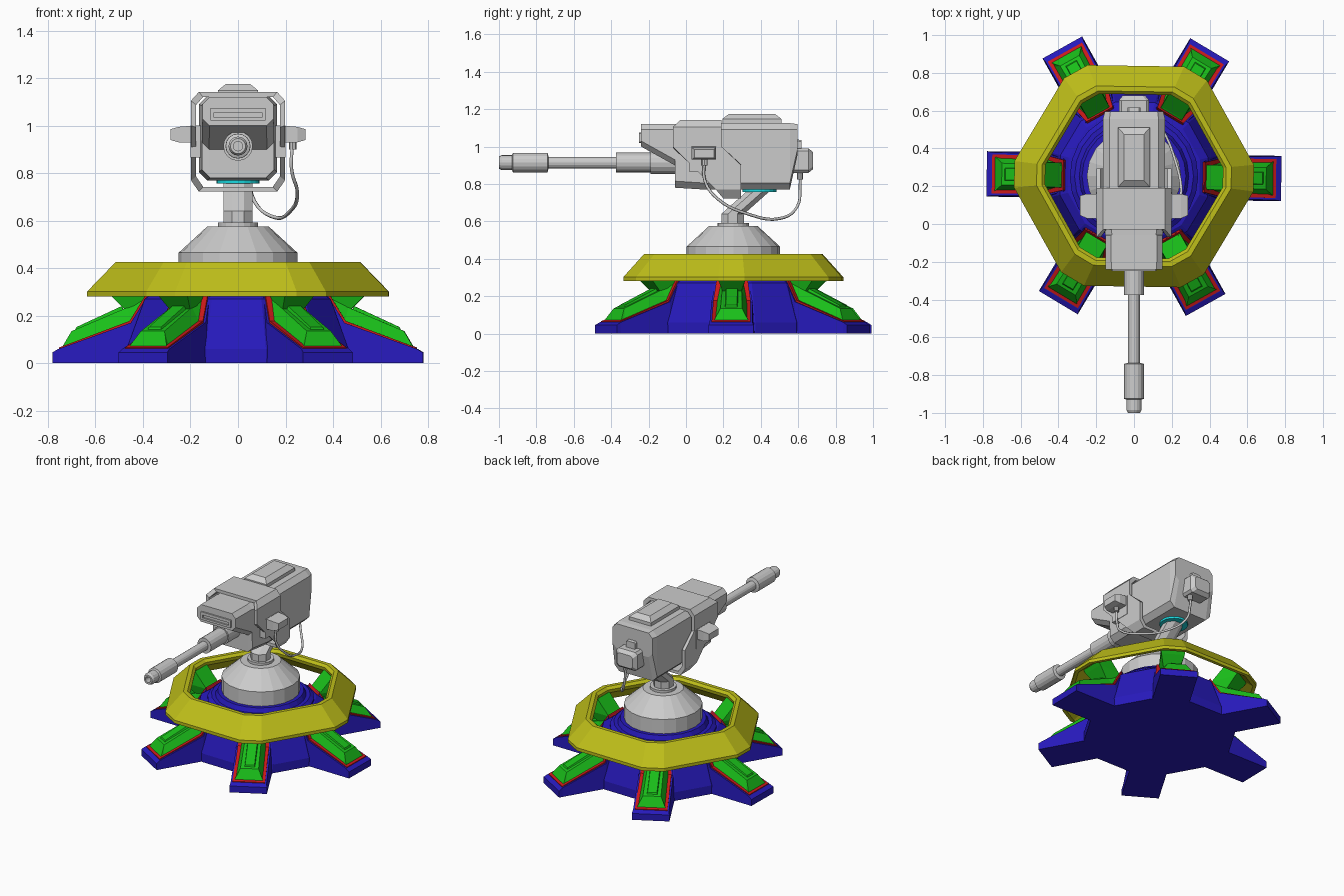
import bpy, bmesh
from math import sin, cos, pi, radians
from mathutils import Vector

if "Cube" in bpy.data.objects:
    bpy.data.objects.remove(bpy.data.objects["Cube"])

CY = 0.253            # base centre along y
TWIST = radians(-0.9)  # slight turn of the base


def material(name, rgb):
    m = bpy.data.materials.new(name)
    m.diffuse_color = (*rgb, 1)
    m.use_nodes = True
    m.node_tree.nodes["Principled BSDF"].inputs["Base Color"].default_value = m.diffuse_color
    return m


BLUE = material("blue", (0.02, 0.01, 0.5))
GREEN = material("green", (0.01, 0.52, 0.01))
RED = material("red", (0.6, 0.01, 0.01))
YELLOW = material("yellow", (0.52, 0.52, 0.01))
CYAN = material("cyan", (0.01, 0.7, 0.75))


def loft(name, sections, mat=None, loop=False):
    """Skin equal-length closed sections; cap the ends unless looped."""
    bm = bmesh.new()
    rows = [[bm.verts.new(p) for p in s] for s in sections]
    n = len(rows[0])
    pairs = list(zip(rows, rows[1:])) + ([(rows[-1], rows[0])] if loop else [])
    for a, b in pairs:
        for i in range(n):
            j = (i + 1) % n
            bm.faces.new((a[i], a[j], b[j], b[i]))
    if not loop:
        bm.faces.new(rows[0])
        bm.faces.new(rows[-1])
    bmesh.ops.recalc_face_normals(bm, faces=bm.faces)
    me = bpy.data.meshes.new(name)
    bm.to_mesh(me)
    bm.free()
    ob = bpy.data.objects.new(name, me)
    bpy.context.collection.objects.link(ob)
    if mat:
        me.materials.append(mat)
    return ob


def polar(r, a, z):
    return (r * cos(a), CY + r * sin(a), z)


def lathe_z(name, prof, n, mat=None, cy=CY, start=0.0):
    return loft(name, [[(r * cos(start + 2 * pi * i / n), cy + r * sin(start + 2 * pi * i / n), z)
                        for i in range(n)] for r, z in prof], mat)


def lathe_y(name, prof, z, n=16):
    return loft(name, [[(r * cos(2 * pi * i / n), y, z + r * sin(2 * pi * i / n))
                        for i in range(n)] for y, r in prof])


def octo(hw, z0, z1, c, y):
    """Chamfered rectangle in the x-z plane."""
    return [(hw, y, z0 + c), (hw, y, z1 - c), (hw - c, y, z1), (c - hw, y, z1),
            (-hw, y, z1 - c), (-hw, y, z0 + c), (c - hw, y, z0), (hw - c, y, z0)]


def radial(name, stations, angle, mat):
    """Radial bar: stations of (r, z, half width) for low and high edges."""
    def pt(r, w, z):
        return (r * cos(angle) - w * sin(angle), CY + r * sin(angle) + w * cos(angle), z)
    return loft(name, [[pt(r0, -w0, z0), pt(r0, w0, z0), pt(r1, w1, z1), pt(r1, -w1, z1)]
                       for (r0, z0, w0), (r1, z1, w1) in stations], mat)


# Base hub
lathe_z("base_hub", [(.483, 0), (.483, .06), (.405, .27), (.36, .30), (.32, .305)], 12, BLUE,
        start=radians(15) + TWIST)
lathe_z("hub_steps", [(.34, .28), (.34, .315), (.315, .335), (.29, .335), (.275, .365), (.2, .365)],
        24, BLUE)

# Six feet, each with frame, pad and strut
for k in range(6):
    a = k * pi / 3 + TWIST
    radial(f"foot_{k}", [((.78, 0, .12), (.78, .045, .12)), ((.755, 0, .12), (.755, .06, .115)),
                         ((.45, 0, .12), (.45, .17, .11)), ((.34, 0, .1), (.37, .30, .085))], a, BLUE)
    radial(f"foot_frame_{k}", [((.752, .04, .104), (.752, .066, .104)), ((.45, .15, .1), (.455, .178, .1)),
                               ((.36, .28, .08), (.375, .308, .08))], a, RED)
    radial(f"foot_pad_{k}", [((.742, .055, .092), (.735, .075, .09)), ((.715, .065, .092), (.70, .135, .058)),
                             ((.45, .165, .085), (.465, .235, .052)),
                             ((.365, .28, .066), (.40, .31, .045))], a, GREEN)
    radial(f"foot_pad_ridge_{k}", [((.69, .13, .036), (.68, .152, .03)),
                                   ((.48, .22, .036), (.49, .24, .03))], a, GREEN)
    radial(f"ring_strut_{k}", [((.37, .21, .05), (.475, .225, .05)), ((.38, .29, .065), (.545, .295, .075)),
                               ((.47, .39, .065), (.57, .325, .075))], a, GREEN)

# Yellow guard ring, a hexagon with cut corners
ring = [(.61, .28), (.634, .28), (.634, .302), (.515, .425), (.487, .425), (.47, .408), (.475, .385)]
sections = []
for k in range(6):
    for d in (-6.34, 6.34):
        a = k * pi / 3 + TWIST + radians(d)
        sections.append([polar(r * 1.006, a, z) for r, z in ring])
loft("guard_ring", sections, YELLOW, loop=True)

# Dome, slanted neck and swivel disc
lathe_z("dome", [(.235, .35), (.25, .36), (.25, .465), (.13, .575), (.085, .575), (.085, .592)], 20)


def neck_ring(cy, z, r=.066):
    return [(r * cos(i * pi / 4 + pi / 8), cy + r * sin(i * pi / 4 + pi / 8), z) for i in range(8)]


loft("neck", [neck_ring(.25, .58), neck_ring(.25, .64), neck_ring(.385, .76), neck_ring(.385, .78)])
lathe_z("swivel_disc", [(.09, .756), (.09, .79)], 20, CYAN, cy=.393)

# Main housing: sections along the gun axis
loft("housing", [octo(.15, 1.0, 1.12, .03, -.24), octo(.152, .9, 1.12, .03, -.06),
                 octo(.152, .78, 1.12, .035, -.058), octo(.165, .77, 1.125, .035, .1),
                 octo(.165, .77, 1.125, .035, .555), octo(.155, .95, 1.12, .03, .595)])
for z0, z1 in ((1.02, 1.035), (1.055, 1.075)):
    loft("visor_bar", [octo(.118, z0, z1, .004, -.25), octo(.118, z0, z1, .004, -.23)])
for s in (-1, 1):
    loft("visor_end", [[(s * x, y, z) for x, z in ((.1, 1.03), (.118, 1.03), (.118, 1.06), (.1, 1.06))]
                       for y in (-.25, -.23)])

# Wrap-around cover with swept side edges: half outline of (x, z, front y, back y)
half = [(.165, 1.142, -.03, .19), (.198, 1.105, -.07, .19), (.198, 1.0, -.07, .19),
        (.198, .9, .03, .295), (.198, .77, .16, .295), (.165, .722, .2, .295)]
outline = half + [(-x, z, f, b) for x, z, f, b in reversed(half)]
zc = .93
loft("wrap_cover", [[(x, f, z), (x, b, z), (x * .89, b, zc + (z - zc) * .9), (x * .89, f, zc + (z - zc) * .9)]
                    for x, z, f, b in outline], loop=True)

# Top cap
def rect(hw, y0, y1, z):
    return [(-hw, y0, z), (hw, y0, z), (hw, y1, z), (-hw, y1, z)]


loft("top_cap", [rect(.085, .195, .51, 1.11), rect(.085, .195, .51, 1.148), rect(.052, .23, .475, 1.175)])

# Side pods and their pivots
for s in (-1, 1):
    def side(x, y0, y1, z0, z1):
        return [(s * x, y0, z0), (s * x, y1, z0), (s * x, y1, z1), (s * x, y0, z1)]
    loft("side_pod", [side(.19, .03, .16, .93, 1.0), side(.25, .03, .16, .93, .995),
                      side(.285, .045, .15, .94, .985)])
    loft("pivot_block", [side(.14, .02, .17, .865, 1.0), side(.2, .02, .17, .865, 1.0)])

# Rear box with latch
loft("rear_box", [octo(.08, .86, .99, .015, .55), octo(.08, .86, .99, .015, .655),
                  octo(.06, .88, .97, .015, .68)])
loft("rear_latch", [octo(.035, .98, 1.04, .008, .57), octo(.035, .98, 1.035, .008, .618)])

# Barrel with bored muzzle
lathe_y("barrel", [(0, .062), (-.19, .062), (-.19, .053), (-.375, .053), (-.375, .031), (-.735, .031),
                   (-.74, .052), (-.925, .052), (-.93, .04), (-.985, .04), (-1.0, .032),
                   (-1.0, .02), (-.95, .02)], .914)

# Cable from the right pod to the rear box, with plugs
curve = bpy.data.curves.new("cable", 'CURVE')
curve.dimensions = '3D'
curve.bevel_depth = .008
curve.bevel_resolution = 1
curve.resolution_u = 5
pts = [(.23, .1, .93), (.225, .1, .82), (.25, .17, .72), (.22, .33, .64), (.15, .5, .615),
       (.07, .595, .68), (.045, .61, .79), (.045, .61, .87)]
sp = curve.splines.new('BEZIER')
sp.bezier_points.add(len(pts) - 1)
for bp, p in zip(sp.bezier_points, pts):
    bp.co = Vector(p)
    bp.handle_left_type = bp.handle_right_type = 'AUTO'
bpy.context.collection.objects.link(bpy.data.objects.new("cable", curve))
for x, y, z in ((.23, .1, .9), (.045, .61, .825)):
    loft("cable_plug", [[(x + .016 * cos(i * pi / 4), y + .016 * sin(i * pi / 4), z + h)
                         for i in range(8)] for h in (0, .045)])
